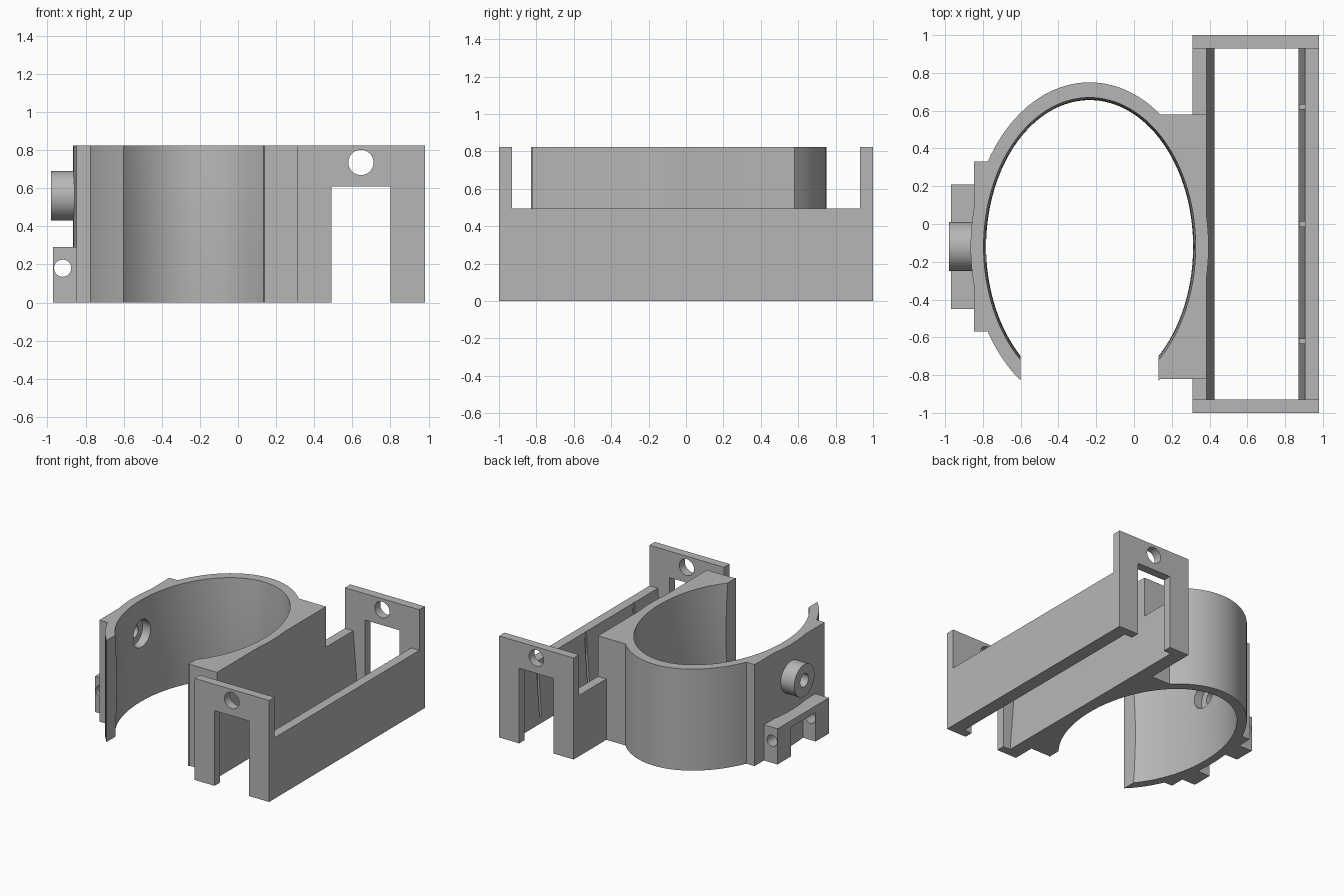
import bpy, bmesh, math
from mathutils import Matrix, Vector

cube = bpy.data.objects.get("Cube")
if cube:
    bpy.data.objects.remove(cube, do_unlink=True)

grey = bpy.data.materials.new("plain_grey")
grey.use_nodes = True
grey.diffuse_color = (0.47, 0.47, 0.47, 1)
grey.node_tree.nodes["Principled BSDF"].inputs["Base Color"].default_value = (0.47, 0.47, 0.47, 1)

HEIGHT = 0.825
CENTRE = Vector((-0.235, -0.12, 0))


def finish(name, bm):
    bmesh.ops.recalc_face_normals(bm, faces=bm.faces)
    mesh = bpy.data.meshes.new(name)
    bm.to_mesh(mesh)
    bm.free()
    mesh.materials.append(grey)
    ob = bpy.data.objects.new(name, mesh)
    bpy.context.collection.objects.link(ob)
    return ob


def box(name, x, y, z):
    bm = bmesh.new()
    size = [b - a for a, b in (x, y, z)]
    mid = [(a + b) / 2 for a, b in (x, y, z)]
    bmesh.ops.create_cube(bm, size=1, matrix=Matrix.Translation(mid) @ Matrix.Diagonal((*size, 1)))
    return finish(name, bm)


def rod(name, centre, radius, length, axis):
    """Cylinder lying along x or y."""
    bm = bmesh.new()
    turn = Matrix.Rotation(math.pi / 2, 4, 'Y' if axis == 'x' else 'X')
    bmesh.ops.create_cone(bm, cap_ends=True, segments=48, radius1=radius, radius2=radius,
                          depth=length, matrix=Matrix.Translation(centre) @ turn)
    return finish(name, bm)


def oval(name, levels, segments=128):
    """Stack of ellipses given as (rx, ry, z)."""
    bm = bmesh.new()
    rings = []
    for rx, ry, z in levels:
        angles = [2 * math.pi * i / segments for i in range(segments)]
        rings.append([bm.verts.new(CENTRE + Vector((rx * math.cos(a), ry * math.sin(a), z)))
                      for a in angles])
    for low, high in zip(rings, rings[1:]):
        for i in range(segments):
            j = (i + 1) % segments
            bm.faces.new((low[i], low[j], high[j], high[i]))
    bm.faces.new(rings[0])
    bm.faces.new(rings[-1])
    return finish(name, bm)


def prism(name, profile, y0, y1):
    """Extrude an (x, z) profile along y."""
    bm = bmesh.new()
    face = bm.faces.new([bm.verts.new((x, y0, z)) for x, z in profile])
    moved = bmesh.ops.extrude_face_region(bm, geom=[face])["geom"]
    bmesh.ops.translate(bm, vec=(0, y1 - y0, 0),
                        verts=[v for v in moved if isinstance(v, bmesh.types.BMVert)])
    return finish(name, bm)


def combine(target, other, operation):
    other.hide_render = True
    mod = target.modifiers.new(operation.lower(), 'BOOLEAN')
    mod.operation, mod.solver, mod.object = operation, 'EXACT', other
    bpy.context.view_layer.objects.active = target
    bpy.ops.object.modifier_apply(modifier=mod.name)
    bpy.data.objects.remove(other, do_unlink=True)


# Open oval clamp with its side block, flat pad and round boss
clamp = oval("oval_clamp", [(0.63, 0.87, 0), (0.63, 0.87, HEIGHT)])
combine(clamp, box("side_block", (0, 0.385), (-0.82, 0.58), (0, HEIGHT)), 'UNION')
combine(clamp, box("flat_pad", (-0.848, -0.5), (-0.57, 0.33), (0, HEIGHT)), 'UNION')
combine(clamp, rod("boss", (-0.84, -0.12, 0.56), 0.13, 0.28, 'x'), 'UNION')

# Bore bulges slightly inward at mid height
bore = []
for i in range(9):
    t = i / 8
    squeeze = 0.014 * math.sin(math.pi * t)
    bore.append((0.562 - squeeze, 0.79 - squeeze, -0.01 + t * (HEIGHT + 0.02)))
combine(clamp, oval("bore", bore), 'DIFFERENCE')
combine(clamp, box("mouth", (-0.6, 0.13), (-1.1, -0.5), (-0.1, 1)), 'DIFFERENCE')
combine(clamp, rod("counterbore", (-0.77, -0.12, 0.56), 0.11, 0.16, 'x'), 'DIFFERENCE')
combine(clamp, rod("screw_hole", (-0.85, -0.12, 0.56), 0.053, 0.4, 'x'), 'DIFFERENCE')

# Arched lug with a cross pin hole
lug = box("pin_lug", (-0.97, -0.84), (-0.45, 0.21), (0, 0.29))
combine(lug, box("lug_arch", (-1.1, -0.848), (-0.28, 0.04), (-0.1, 0.235)), 'DIFFERENCE')
combine(lug, rod("pin_hole", (-0.92, -0.12, 0.18), 0.045, 1, 'y'), 'DIFFERENCE')

# Tray walls with sloping inner faces
inner_wall = prism("inner_wall", [(0.31, 0), (0.425, 0), (0.385, 0.495), (0.31, 0.495)], -0.94, 0.94)
# Keep the bore clear of the wall
combine(inner_wall, oval("wall_bore", bore), 'DIFFERENCE')
outer_wall = prism("outer_wall", [(0.87, 0), (0.98, 0), (0.98, 0.495), (0.905, 0.495)], -0.94, 0.94)
for y in (-0.62, 0, 0.62):
    combine(outer_wall, box("groove", (0.8, 0.908), (y - 0.012, y + 0.012), (0.05, 0.6)), 'DIFFERENCE')

# End plates with doorway and round hole
ends = []
for side, name in ((-1, "front_end_plate"), (1, "back_end_plate")):
    plate = box(name, (0.31, 0.98), sorted((side * 0.93, side)), (0, HEIGHT))
    combine(plate, box("doorway", (0.49, 0.8), (-2, 2), (-0.1, 0.61)), 'DIFFERENCE')
    combine(plate, rod("plate_hole", (0.645, side, 0.735), 0.066, 0.5, 'y'), 'DIFFERENCE')
    ends.append(plate)

# Smooth curves, sharp corners, single colour
for ob in [clamp, lug, inner_wall, outer_wall] + ends:
    ob.data.materials.clear()
    ob.data.materials.append(grey)
    for poly in ob.data.polygons:
        poly.material_index = 0
    bpy.ops.object.select_all(action='DESELECT')
    ob.select_set(True)
    bpy.context.view_layer.objects.active = ob
    bpy.ops.object.shade_smooth_by_angle(angle=math.radians(30))
